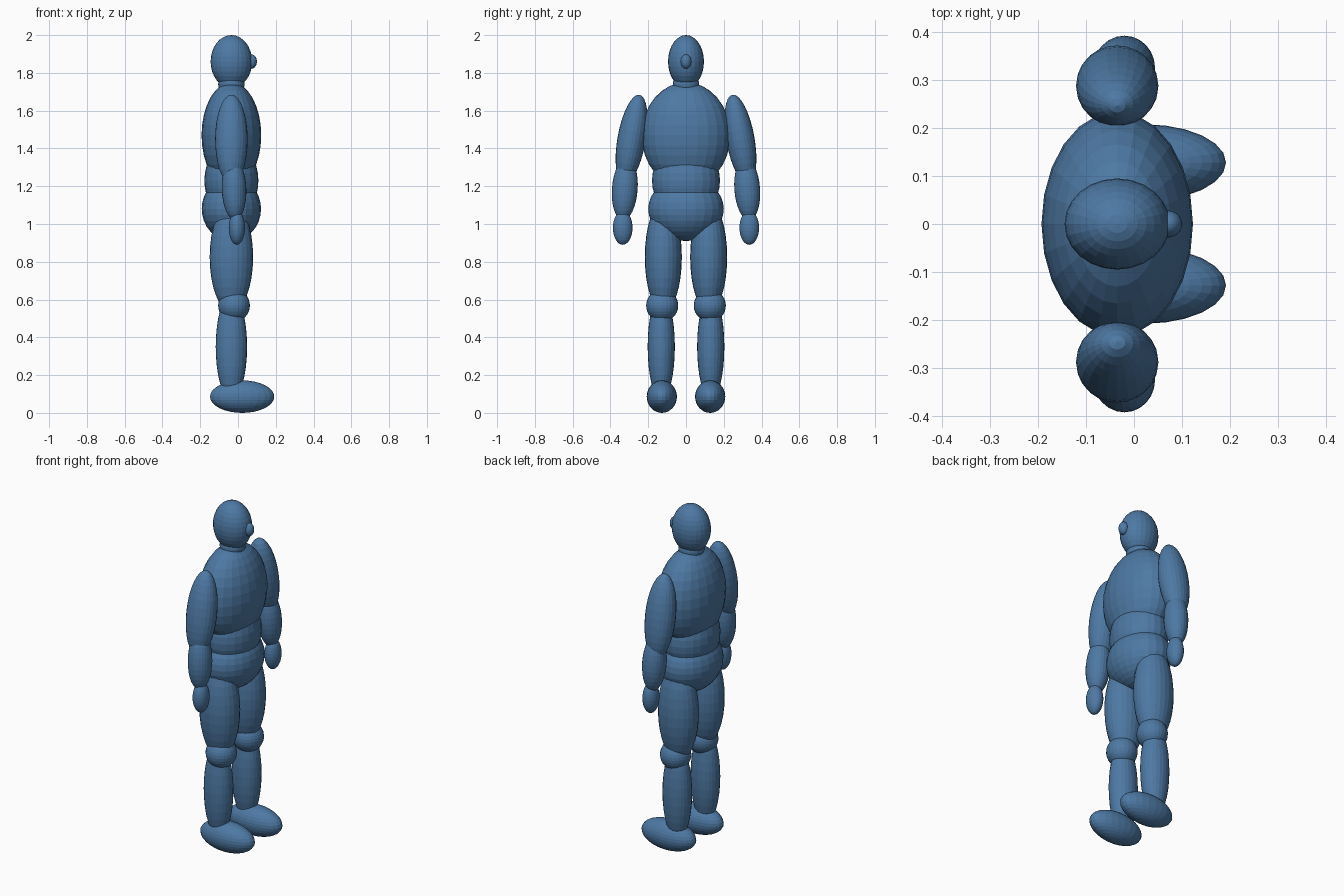
import bpy
from math import radians

if "Cube" in bpy.data.objects:
    bpy.data.objects.remove(bpy.data.objects["Cube"])

skin = bpy.data.materials.new("blue")
skin.diffuse_color = (0.075, 0.19, 0.37, 1)
skin.use_nodes = True
skin.node_tree.nodes["Principled BSDF"].inputs["Base Color"].default_value = skin.diffuse_color


def ellipsoid(name, center, radii, tilt=(0, 0)):
    """Low-poly ellipsoid; tilt is rotation about x and y in degrees."""
    bpy.ops.mesh.primitive_uv_sphere_add(
        segments=24, ring_count=16, radius=1, location=center,
        rotation=(radians(tilt[0]), radians(tilt[1]), 0))
    ob = bpy.context.object
    ob.name = name
    ob.scale = radii
    ob.data.materials.append(skin)
    return ob


def pair(name, center, radii, tilt=(0, 0)):
    """Mirrored left and right copies across the y = 0 plane."""
    x, y, z = center
    for side, s in (("left", 1), ("right", -1)):
        ellipsoid(f"{side}_{name}", (x, s * y, z), radii, (s * tilt[0], tilt[1]))


# Head and trunk (figure faces +x)
ellipsoid("head", (-0.035, 0, 1.86), (0.11, 0.095, 0.14))
ellipsoid("nose", (0.072, 0, 1.86), (0.028, 0.028, 0.038))
ellipsoid("neck", (-0.035, 0, 1.74), (0.07, 0.07, 0.06))
ellipsoid("chest", (-0.035, 0, 1.47), (0.158, 0.235, 0.28))
ellipsoid("waist", (-0.035, 0, 1.23), (0.143, 0.18, 0.2))
ellipsoid("hips", (-0.035, 0, 1.08), (0.157, 0.2, 0.17))

# Arms, leaning slightly outward
pair("upper_arm", (-0.035, 0.288, 1.448), (0.086, 0.075, 0.24), (10, 0))
pair("forearm", (-0.021, 0.324, 1.185), (0.065, 0.068, 0.165), (4, -2))
pair("hand", (-0.006, 0.335, 0.98), (0.043, 0.052, 0.09))

# Legs
pair("thigh", (-0.035, 0.12, 0.825), (0.115, 0.098, 0.29))
pair("knee", (-0.021, 0.126, 0.568), (0.084, 0.085, 0.085))
pair("shin", (-0.035, 0.131, 0.35), (0.083, 0.072, 0.28))
pair("foot", (0.022, 0.128, 0.086), (0.17, 0.08, 0.086))
